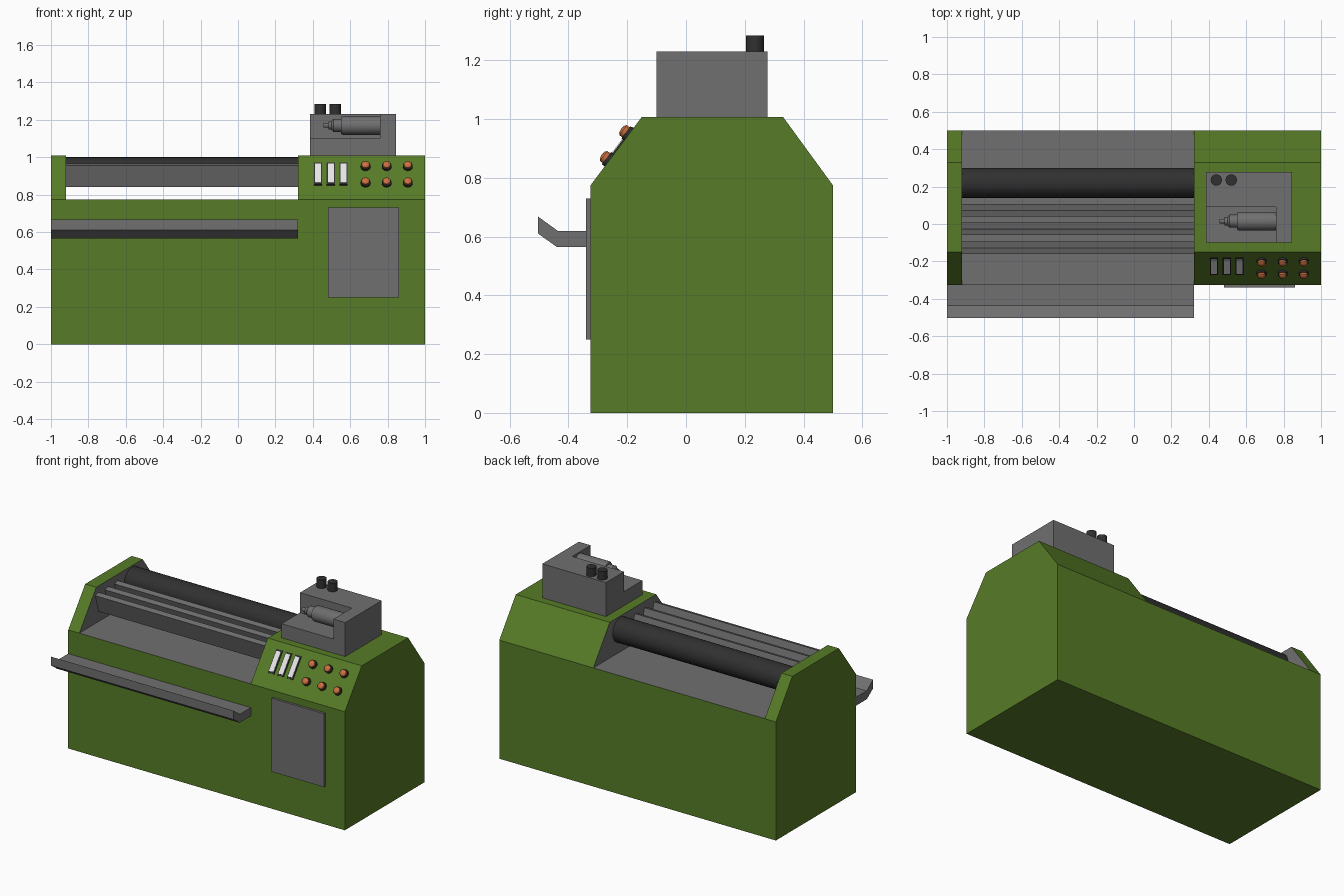
import bpy, bmesh, math
from mathutils import Vector, Matrix

cube = bpy.data.objects.get("Cube")
if cube:
    bpy.data.objects.remove(cube, do_unlink=True)


def material(name, rgb):
    m = bpy.data.materials.new(name)
    m.use_nodes = True
    m.diffuse_color = (*rgb, 1)
    m.node_tree.nodes["Principled BSDF"].inputs["Base Color"].default_value = (*rgb, 1)
    return m


GREEN = material("machine green", (0.095, 0.2, 0.02))
GREY = material("steel grey", (0.16, 0.16, 0.16))
BLACK = material("rubber black", (0.03, 0.03, 0.03))
ORANGE = material("button orange", (0.6, 0.16, 0.05))
WHITE = material("gauge white", (0.8, 0.8, 0.8))


def finish(name, bm, *mats):
    bmesh.ops.recalc_face_normals(bm, faces=bm.faces)
    me = bpy.data.meshes.new(name)
    bm.to_mesh(me)
    bm.free()
    for m in mats:
        me.materials.append(m)
    ob = bpy.data.objects.new(name, me)
    bpy.context.scene.collection.objects.link(ob)
    return ob


def activate(ob):
    bpy.ops.object.select_all(action='DESELECT')
    ob.select_set(True)
    bpy.context.view_layer.objects.active = ob


def prism(name, profile, x0, x1, *mats):
    """Extrude a (y, z) profile along x."""
    bm = bmesh.new()
    face = bm.faces.new([bm.verts.new((x0, y, z)) for y, z in profile])
    new = bmesh.ops.extrude_face_region(bm, geom=[face])["geom"]
    bmesh.ops.translate(bm, vec=(x1 - x0, 0, 0),
                        verts=[v for v in new if isinstance(v, bmesh.types.BMVert)])
    return finish(name, bm, *mats)


def box(name, x, y, z, mat):
    return prism(name, [(y[0], z[0]), (y[1], z[0]), (y[1], z[1]), (y[0], z[1])], *x, mat)


def lathe(name, profile, origin, axis, mat, steps=32):
    """Spin an (along, radius) profile about an axis through origin."""
    bm = bmesh.new()
    verts = [bm.verts.new((r, 0, a)) for a, r in profile]
    edges = [bm.edges.new(p) for p in zip(verts, verts[1:])]
    bmesh.ops.spin(bm, geom=verts + edges, cent=(0, 0, 0), axis=(0, 0, 1),
                   angle=math.tau, steps=steps)
    bmesh.ops.remove_doubles(bm, verts=bm.verts, dist=1e-5)
    turn = Vector((0, 0, 1)).rotation_difference(Vector(axis)).to_matrix().to_4x4()
    bm.transform(Matrix.Translation(origin) @ turn)
    ob = finish(name, bm, mat)
    activate(ob)
    bpy.ops.object.shade_smooth_by_angle(angle=math.radians(35))
    return ob


def cylinder(name, radius, length, origin, axis, mat, steps=32):
    return lathe(name, [(0, 0), (0, radius), (length, radius), (length, 0)],
                 origin, axis, mat, steps)


def cut(ob, x, y, z):
    cutter = box("cutter", x, y, z, GREY)
    cutter.hide_render = True
    mod = ob.modifiers.new("cut", 'BOOLEAN')
    mod.operation, mod.solver, mod.object = 'DIFFERENCE', 'EXACT', cutter
    activate(ob)
    bpy.ops.object.modifier_apply(modifier=mod.name)
    bpy.data.objects.remove(cutter, do_unlink=True)


# Cabinet with an open bay between the two end housings
DECK, TOP, FRONT, BACK = 0.775, 1.008, -0.325, 0.5
BAY = (-0.92, 0.32)
cabinet = prism("cabinet", [(FRONT, 0), (BACK, 0), (BACK, DECK), (0.33, TOP),
                            (-0.15, TOP), (FRONT, DECK)], -1, 1, GREEN)
cut(cabinet, BAY, (-1, 1), (DECK, 2))
cabinet.data.materials.clear()
cabinet.data.materials.append(GREEN)
cabinet.data.materials.append(GREY)
for p in cabinet.data.polygons:
    inside = BAY[0] - 0.01 < p.center.x < BAY[1] + 0.01 and p.center.z > DECK - 0.01
    p.material_index = int(inside)

# Main roller
cylinder("roller", 0.08, BAY[1] - BAY[0], (BAY[0], 0.22, 0.92), (1, 0, 0), BLACK, 48)

# Leaning guide slats in front of the roller
for i in range(3):
    y = -0.16 + 0.1 * i
    prism(f"guide_slat_{i + 1}", [(y, 0.957), (y + 0.035, 0.84), (y + 0.067, 0.85),
                                  (y + 0.032, 0.967)], *BAY, GREY)

# Front catch tray with an upturned lip
prism("catch_tray", [(FRONT, 0.565), (-0.44, 0.565), (-0.503, 0.61), (-0.503, 0.668),
                     (-0.437, 0.62), (FRONT, 0.62)], -1, BAY[1], GREY)

# Access door
box("access_door", (0.48, 0.86), (-0.34, FRONT), (0.25, 0.73), GREY)

# Controls on the sloping panel
up = Vector((0, -0.15 - FRONT, TOP - DECK)).normalized()
out = Vector((1, 0, 0)).cross(up)


def on_panel(x, z):
    return Vector((x, FRONT, DECK)) + up * ((z - DECK) / up.z)


def plate(name, x, width, z0, z1, lift, mat):
    corners = [on_panel(x + s * width / 2, z) for s, z in
               ((-1, z0), (1, z0), (1, z1), (-1, z1))]
    bm = bmesh.new()
    rings = [[bm.verts.new(c + out * h) for c in corners] for h in (0, lift)]
    bm.faces.new(rings[0])
    bm.faces.new(rings[1])
    for i in range(4):
        j = (i + 1) % 4
        bm.faces.new((rings[0][i], rings[0][j], rings[1][j], rings[1][i]))
    finish(name, bm, mat)


for i in range(3):
    x = 0.428 + 0.068 * i
    plate(f"gauge_frame_{i + 1}", x, 0.044, 0.85, 0.97, 0.005, BLACK)
    plate(f"gauge_face_{i + 1}", x, 0.032, 0.859, 0.961, 0.008, WHITE)

for row, z in enumerate((0.86, 0.948)):
    for col in range(3):
        tag = f"{row + 1}_{col + 1}"
        base = on_panel(0.682 + 0.113 * col, z)
        cylinder(f"button_collar_{tag}", 0.026, 0.012, base, out, BLACK, 24)
        lathe(f"button_{tag}", [(0.01, 0), (0.01, 0.021), (0.024, 0.021),
                                (0.03, 0.014), (0.032, 0)], base, out, ORANGE, 24)

# Drive head with a pocket at its front right corner
head = box("drive_head", (0.385, 0.845), (-0.1, 0.277), (TOP, 1.23), GREY)
cut(head, (0.2, 0.76), (-0.3, 0.09), (1.1, 1.5))

# Stepped spindle motor lying in the pocket
lathe("spindle_motor", [(0, 0), (0, 0.05), (0.2, 0.05), (0.21, 0.044), (0.21, 0.035),
                        (0.25, 0.035), (0.26, 0.022), (0.275, 0.022), (0.275, 0.012),
                        (0.302, 0.012), (0.302, 0)], (0.76, 0.015, 1.17), (-1, 0, 0), GREY)

# Caps on top of the head
for i, x in enumerate((0.44, 0.52)):
    cylinder(f"head_cap_{i + 1}", 0.03, 0.055, (x, 0.235, 1.23), (0, 0, 1), BLACK)
